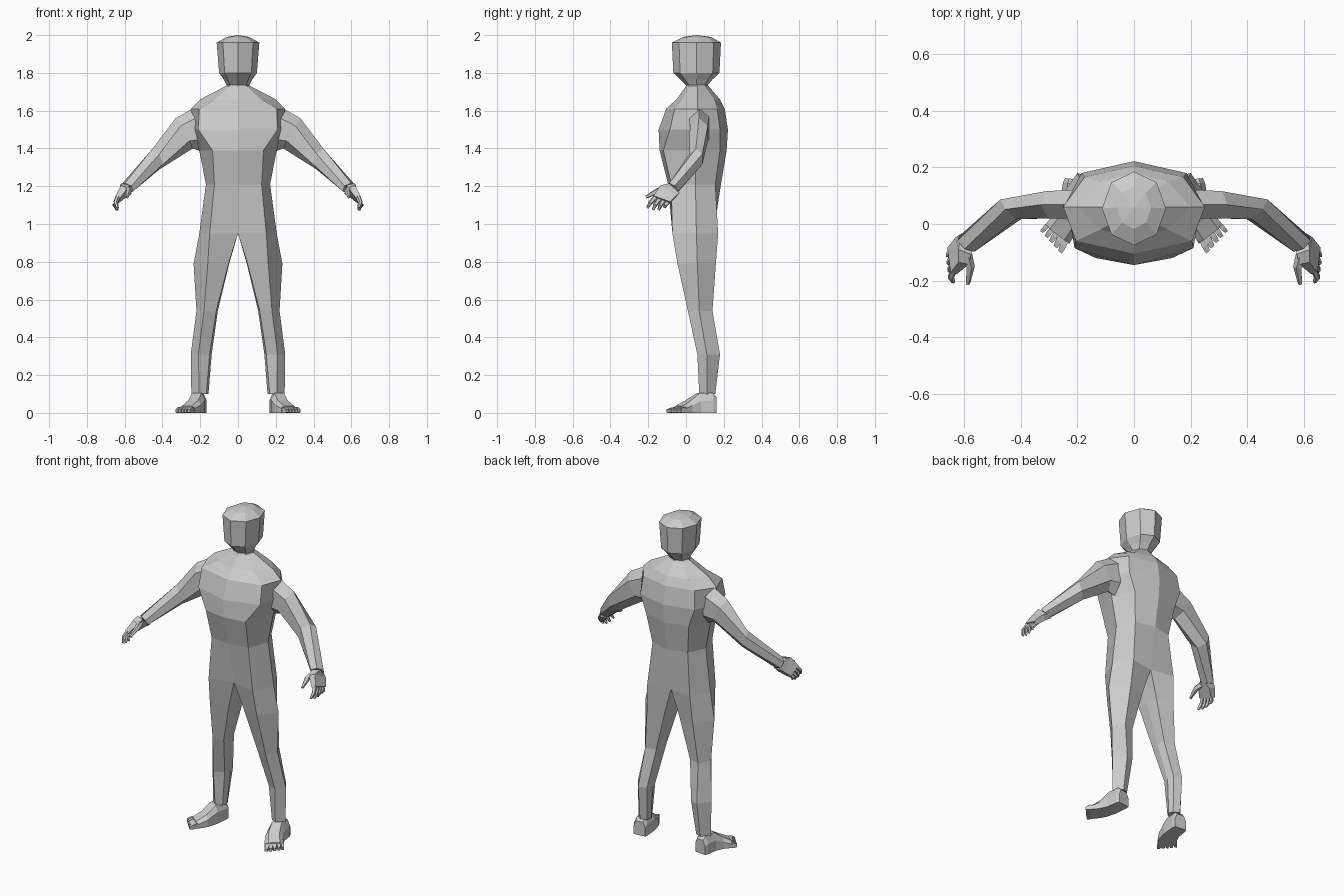
import bpy, bmesh, math
from mathutils import Vector as V

if "Cube" in bpy.data.objects:
    bpy.data.objects.remove(bpy.data.objects["Cube"])


def ring(c, u, v, n=6, phase=0.0):
    """Elliptic section with n corners around centre c, half axes u and v."""
    c, u, v = V(c), V(u), V(v)
    return [c + u * math.sin(phase + 2 * math.pi * i / n)
            + v * math.cos(phase + 2 * math.pi * i / n) for i in range(n)]


def finish(name, bm, mirror=True):
    bmesh.ops.recalc_face_normals(bm, faces=bm.faces)
    me = bpy.data.meshes.new(name)
    bm.to_mesh(me)
    bm.free()
    ob = bpy.data.objects.new(name, me)
    bpy.context.collection.objects.link(ob)
    if mirror:
        ob.modifiers.new("mirror", 'MIRROR').use_clip = True
    return ob


def loft(bm, rings, start=True, end=True, skip=lambda ring_no, side: False):
    vs = [[bm.verts.new(p) for p in r] for r in rings]
    n = len(vs[0])
    for k in range(len(vs) - 1):
        for i in range(n):
            if not skip(k, i):
                j = (i + 1) % n
                bm.faces.new((vs[k][i], vs[k][j], vs[k + 1][j], vs[k + 1][i]))
    if start:
        bm.faces.new(vs[0])
    if end:
        bm.faces.new(vs[-1])
    return vs


# Head and neck: stacked octagons with a shallow domed top
bm = bmesh.new()
rows = [(1.70, .075, .068, .06), (1.735, .06, .058, .058), (1.765, .076, .085, .055),
        (1.80, .10, .122, .055), (1.96, .113, .13, .055), (1.99, .06, .075, .058)]
vs = loft(bm, [ring((0, y, z), (rx, 0, 0), (0, ry, 0), 8) for z, rx, ry, y in rows], end=False)
tip = bm.verts.new((0, .058, 2.0))
for i in range(8):
    bm.faces.new((vs[-1][i], vs[-1][(i + 1) % 8], tip))
finish("head", bm, mirror=False)

# Torso and leg, one half: z, inner front x y, front x y, side x y, back x y, inner back y
body = [
    (1.73, 0, .00, .045, .02, .065, .06, .045, .10, .12),
    (1.66, 0, -.05, .12, -.02, .20, .06, .12, .15, .18),
    (1.61, 0, -.105, .205, -.06, .25, .06, .175, .165, .205),
    (1.50, 0, -.145, .21, -.085, .235, .06, .185, .18, .222),
    (1.39, 0, -.14, .135, -.12, .205, .05, .145, .18, .215),
    (1.21, 0, -.095, .125, -.078, .17, .05, .12, .155, .185),
    (0.95, 0, -.04, .15, -.072, .205, .055, .145, .17, .145),
    (0.79, .05, -.015, .16, -.045, .235, .06, .155, .158, .135),
    (0.54, .115, .025, .18, .01, .22, .07, .18, .14, .125),
    (0.31, .15, .085, .21, .06, .25, .11, .20, .18, .165),
    (0.10, .168, .09, .205, .07, .247, .11, .205, .155, .14)]
rings = [[(ix, iy, z), (fx, fy, z), (sx, sy, z), (bx, by, z), (ix, cy, z),
          (ix * .93, (iy + cy) / 2, z)]
         for z, ix, iy, fx, fy, sx, sy, bx, by, cy in body]
bm = bmesh.new()
loft(bm, rings, start=False, skip=lambda k, i: k < 6 and i >= 4)
finish("torso_and_legs", bm)

# Arm: shoulder, deltoid, elbow, wrist
bm = bmesh.new()
loft(bm, [ring((.20, .07, 1.51), (0, .06, 0), (0, 0, .125)),
          ring((.285, .068, 1.48), (.005, .055, 0), (.045, 0, .08)),
          ring((.435, .052, 1.343), (.032, .04, 0), (.018, 0, .055)),
          ring((.59, -.07, 1.187), (.035, .022, 0), (.008, -.018, .03))])
finish("arm", bm)

# Palm
bm = bmesh.new()
q = math.pi / 4
loft(bm, [ring((.592, -.07, 1.187), (.032, .012, .005), (.008, -.04, .035), 4, q),
          ring((.607, -.095, 1.172), (.026, .005, .01), (-.008, -.062, .036), 4, q),
          ring((.642, -.13, 1.128), (.016, .004, .008), (-.008, -.062, .022), 4, q)])
finish("palm", bm)


def digit(bm, points, radii):
    """Bent tapering finger through the given points."""
    d = (V(points[-1]) - V(points[0])).normalized()
    u = d.cross(V((1, 0, 0))).normalized()
    w = d.cross(u)
    loft(bm, [ring(p, u * r, w * r, 5) for p, r in zip(points, radii)])


# Four fingers fanned out, and the thumb
bm = bmesh.new()
for i in range(4):
    t = i / 3
    base = V((.636 + .008 * t, -.162 + .066 * t, 1.142 - .026 * t))
    tip = V((.638 + .006 * t, -.205 + .09 * t, 1.085 - .012 * math.sin(t * math.pi)))
    mid = (base + tip) / 2 + V((.01, -.004, 0))
    digit(bm, [base, mid, tip], [.013, .012, .007])
digit(bm, [(.592, -.105, 1.19), (.578, -.15, 1.175), (.587, -.212, 1.142)], [.02, .016, .008])
finish("fingers", bm)

# Foot: x y of centre, half width vector, top height; turned outwards
bm = bmesh.new()
prof = [(.207, .158, .036, .004, .085), (.209, .14, .042, .006, .105),
        (.218, .065, .043, .014, .105), (.238, .01, .044, .025, .065),
        (.272, -.037, .043, .033, .036)]
rings = []
for x, y, wx, wy, h in prof:
    a, b, w = V((x, y, 0)), V((x, y, h)), V((wx, wy, 0))
    rings.append([a - w, a + w, a + w + V((0, 0, h * .6)), b + w * .6,
                  b - w * .6, a - w + V((0, 0, h * .65))])
loft(bm, rings)
finish("foot", bm)

# Toes: five tapered boxes across the ball of the foot, biggest on the inside
bm = bmesh.new()
for i in range(5):
    t = i / 4
    r = .012 - .004 * t
    base = V((.24 + .066 * t, -.052 + .046 * t, .016))
    end = base + V((.021, -.047 + .025 * t, -.006))
    side = V((.8, .6, 0)) * r * 1.4
    loft(bm, [ring(base, side, (0, 0, .022), 4, q),
              ring((base + end) / 2, side, (0, 0, .02), 4, q),
              ring(end, side * .7, (0, 0, .012), 4, q)])
finish("toes", bm)
